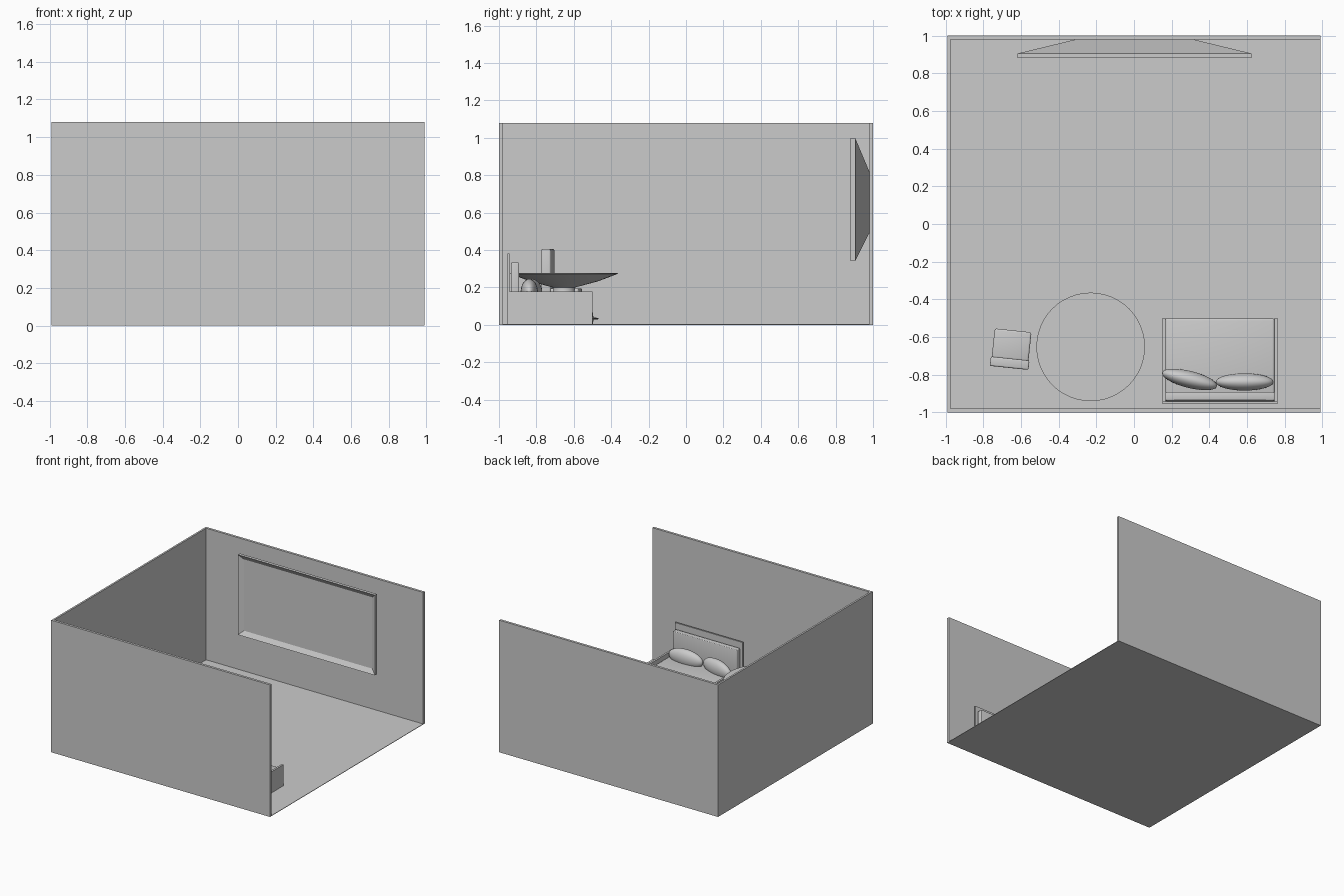
import bpy, bmesh, math
from mathutils import Matrix, Vector

if "Cube" in bpy.data.objects:
    bpy.data.objects.remove(bpy.data.objects["Cube"])

grey = bpy.data.materials.new("light_grey")
grey.diffuse_color = (0.6, 0.6, 0.6, 1)
grey.use_nodes = True
grey.node_tree.nodes["Principled BSDF"].inputs["Base Color"].default_value = grey.diffuse_color


def finish(name, bm, smooth=None):
    bmesh.ops.recalc_face_normals(bm, faces=bm.faces)
    me = bpy.data.meshes.new(name)
    bm.to_mesh(me)
    bm.free()
    me.materials.append(grey)
    ob = bpy.data.objects.new(name, me)
    bpy.context.collection.objects.link(ob)
    if smooth:
        bpy.ops.object.select_all(action='DESELECT')
        ob.select_set(True)
        bpy.context.view_layer.objects.active = ob
        bpy.ops.object.shade_smooth_by_angle(angle=math.radians(smooth))
    return ob


def box(name, x, y, z, bevel=0, matrix=None):
    bm = bmesh.new()
    bmesh.ops.create_cube(bm, size=1)
    for v in bm.verts:
        v.co = Vector([(r[0] + r[1]) / 2 + c * (r[1] - r[0]) for r, c in zip((x, y, z), v.co)])
    if bevel:
        bmesh.ops.bevel(bm, geom=list(bm.edges), offset=bevel, segments=3, profile=0.5, affect='EDGES')
    if matrix:
        bm.transform(matrix)
    return finish(name, bm, 40 if bevel else None)


def lathe(name, profile, centre, sides=48):
    bm = bmesh.new()
    vs = [bm.verts.new((r, 0, z)) for r, z in profile]
    es = [bm.edges.new(p) for p in zip(vs, vs[1:])]
    bmesh.ops.spin(bm, geom=vs + es, cent=(0, 0, 0), axis=(0, 0, 1), angle=math.tau, steps=sides)
    bmesh.ops.remove_doubles(bm, verts=bm.verts, dist=1e-4)
    bm.transform(Matrix.Translation(centre))
    return finish(name, bm, 35)


# Room: floor and three walls, open on the right
box("floor", (-0.99, 0.99), (-1, 1), (0, 0.004))
box("left_wall", (-0.99, -0.975), (-1, 1), (0, 1.08))
box("front_wall", (-0.975, 0.99), (-1, -0.98), (0, 1.08))
box("back_wall", (-0.975, 0.99), (0.98, 1), (0, 1.08))

# Wall screen: recessed front, thin rim and tapered back, as stacked rectangles
bm = bmesh.new()
rings = []
for y, hx, hz, cz in ((0.902, 0.58, 0.292, 0.67), (0.88, 0.62, 0.328, 0.67),
                      (0.905, 0.62, 0.328, 0.67), (0.98, 0.31, 0.165, 0.655)):
    rings.append([bm.verts.new((0.003 + sx * hx, y, cz + sz * hz))
                  for sx, sz in ((-1, -1), (1, -1), (1, 1), (-1, 1))])
for a, b in zip(rings, rings[1:]):
    for i in range(4):
        j = (i + 1) % 4
        bm.faces.new((a[i], a[j], b[j], b[i]))
bm.faces.new(rings[0])
bm.faces.new(rings[-1])
finish("wall_screen", bm)

# Sofa
for side, x in (("left", (0.15, 0.166)), ("right", (0.746, 0.762))):
    box("sofa_arm_" + side, x, (-0.955, -0.5), (0, 0.177))
box("sofa_back_panel", (0.15, 0.762), (-0.955, -0.943), (0, 0.38))
box("sofa_back_cushion", (0.166, 0.746), (-0.936, -0.892), (0.1, 0.333), 0.006)
box("sofa_seat", (0.166, 0.746), (-0.942, -0.5), (0.03, 0.145), 0.012)

# Sofa pillows
for name, loc, rad, turn in (("pillow_left", (0.295, -0.825, 0.175), (0.15, 0.045, 0.07), -14),
                             ("pillow_right", (0.587, -0.838, 0.175), (0.153, 0.046, 0.07), 0)):
    bm = bmesh.new()
    bmesh.ops.create_uvsphere(bm, u_segments=32, v_segments=16, radius=1)
    bm.transform(Matrix.Translation(loc) @ Matrix.Rotation(math.radians(turn), 4, 'Z')
                 @ Matrix.Diagonal((*rad, 1)))
    finish(name, bm, 60)

# Round table with tapered top, waisted stem and flared foot
lathe("round_table", [(0, 0.278), (0.288, 0.278), (0.286, 0.272), (0.18, 0.232), (0.06, 0.2),
                      (0.057, 0.185), (0.065, 0.165), (0.1, 0.125), (0.15, 0.09), (0.157, 0.04),
                      (0.185, 0.036), (0.185, 0.03), (0.157, 0.028), (0.155, 0.004), (0, 0.004)],
      (-0.23, -0.652, 0))

# Chair, turned slightly
turn = Matrix.Translation((-0.652, -0.664, 0)) @ Matrix.Rotation(math.radians(-6), 4, 'Z')
box("chair_seat", (-0.098, 0.098), (-0.055, 0.1), (0.15, 0.195), 0.01, turn)
box("chair_back", (-0.103, 0.103), (-0.1, -0.05), (0.15, 0.405), 0.008, turn)
for sx in (-1, 1):
    for sy in (-1, 1):
        x, y = sx * 0.085, sy * 0.082
        box("chair_leg", (x - 0.01, x + 0.01), (y - 0.01, y + 0.01), (0.004, 0.152), 0, turn)
